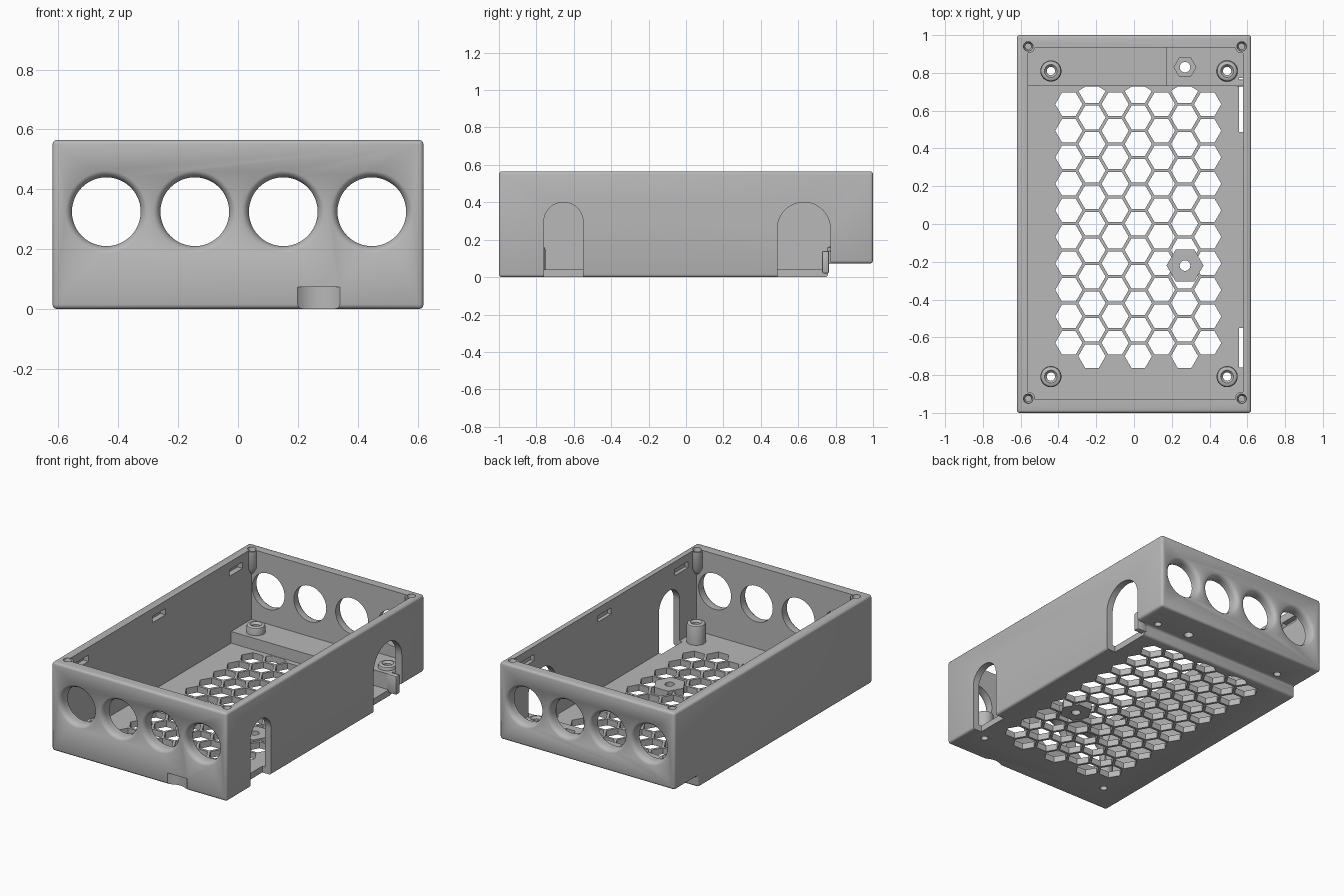
import bpy, bmesh, math
from mathutils import Matrix, Vector

default = bpy.data.objects.get("Cube")
if default:
    bpy.data.objects.remove(default)

grey = bpy.data.materials.new("plain_grey")
grey.use_nodes = True
grey.diffuse_color = (0.48, 0.48, 0.48, 1)
grey.node_tree.nodes["Principled BSDF"].inputs["Base Color"].default_value = grey.diffuse_color


def finish(name, bm):
    bmesh.ops.remove_doubles(bm, verts=bm.verts, dist=1e-5)
    bmesh.ops.recalc_face_normals(bm, faces=bm.faces)
    mesh = bpy.data.meshes.new(name)
    bm.to_mesh(mesh)
    bm.free()
    mesh.materials.append(grey)
    obj = bpy.data.objects.new(name, mesh)
    bpy.context.collection.objects.link(obj)
    return obj


def prism(bm, points, lo, hi, axis="Z"):
    """Extrude a 2D outline along Z (outline in xy) or X (outline in yz)."""
    place = (lambda p, w: (p[0], p[1], w)) if axis == "Z" else (lambda p, w: (w, p[0], p[1]))
    face = bm.faces.new([bm.verts.new(place(p, lo)) for p in points])
    out = bmesh.ops.extrude_face_region(bm, geom=[face])
    shift = Vector(place((0, 0), hi - lo))
    bmesh.ops.translate(bm, vec=shift, verts=[v for v in out["geom"] if isinstance(v, bmesh.types.BMVert)])


def box(bm, x, y, z):
    prism(bm, [(x[0], y[0]), (x[1], y[0]), (x[1], y[1]), (x[0], y[1])], *z)


def lathe(bm, profile, matrix, steps=32):
    """Revolve (radius, height) points about Z; profiles are closed loops."""
    rings = [[bm.verts.new(matrix @ Vector((r * math.cos(t), r * math.sin(t), z)))
              for t in (2 * math.pi * i / steps for i in range(steps))] if r > 0
             else [bm.verts.new(matrix @ Vector((0, 0, z)))] * steps for r, z in profile]
    for a, b in zip(rings, rings[1:] + rings[:1]):
        for i in range(steps):
            j = (i + 1) % steps
            corners = list(dict.fromkeys((a[i], a[j], b[j], b[i])))
            if len(corners) > 2:
                bm.faces.new(corners)


def hexagon(x, y, r):
    return [(x + r * math.cos(i * math.pi / 3), y + r * math.sin(i * math.pi / 3)) for i in range(6)]


def apply_modifier(obj, mod):
    bpy.ops.object.select_all(action="DESELECT")
    bpy.context.view_layer.objects.active = obj
    obj.select_set(True)
    bpy.ops.object.modifier_apply(modifier=mod.name)


def combine(obj, bm, operation="DIFFERENCE"):
    tool = finish("cutter", bm)
    mod = obj.modifiers.new("combine", "BOOLEAN")
    mod.operation, mod.solver, mod.object = operation, "EXACT", tool
    apply_modifier(obj, mod)
    bpy.data.objects.remove(tool)


# Outer shell with the underside stepped up at the back
bm = bmesh.new()
prism(bm, [(-1, 0), (0.76, 0), (0.76, 0.073), (1, 0.073), (1, 0.565), (-1, 0.565)], -0.62, 0.62, "X")
shell = finish("case_shell", bm)
bev = shell.modifiers.new("round", "BEVEL")
bev.width, bev.segments = 0.015, 3
apply_modifier(shell, bev)

# Open cavity with a raised rear floor
bm = bmesh.new()
prism(bm, [(-0.93, 0.04), (0.73, 0.04), (0.73, 0.115), (0.935, 0.115), (0.935, 0.7), (-0.93, 0.7)],
      -0.56, 0.577, "X")
combine(shell, bm)

# Thicker rear pad for the captive nut
bm = bmesh.new()
box(bm, (0.17, 0.59), (0.73, 0.95), (0.1, 0.14))
combine(shell, bm, "UNION")

# Round ports in the front and back walls
bm = bmesh.new()
port = [(0, -0.2), (0.115, -0.2), (0.115, -0.032), (0.118, -0.018), (0.126, -0.006), (0.136, 0), (0.136, 0.1), (0, 0.1)]
for side in (-1, 1):
    for i in range(4):
        spot = Matrix.Translation((-0.44 + 0.2957 * i, side, 0.325))
        lathe(bm, port, spot @ Matrix.Rotation(-side * math.pi / 2, 4, "X"), 48)
combine(shell, bm)

# Arched cable openings in one side wall
bm = bmesh.new()
for y, r in ((-0.655, 0.105), (0.63, 0.142)):
    arch = [(y + r * math.cos(i * math.pi / 24), 0.4 - r + r * math.sin(i * math.pi / 24)) for i in range(25)]
    prism(bm, arch + [(y - r, -0.1), (y + r, -0.1)], 0.557, 0.75, "X")
combine(shell, bm)

# Hexagonal vent grid in the floor
bm = bmesh.new()
for col in range(7):
    x = -0.345 + 0.1225 * col
    for row in range(10 + col % 2):
        y = 0.634 + 0.0702 * (col % 2) - 0.1404 * row
        prism(bm, [(px, min(py, 0.727)) for px, py in hexagon(x, y, 0.072)], -0.1, 0.1)
combine(shell, bm)

# Solid hexagonal mount within the vent grid
bm = bmesh.new()
prism(bm, hexagon(0.27, -0.22, 0.098), 0, 0.05)
combine(shell, bm, "UNION")

# Corner screw bosses hanging below the rim
bm = bmesh.new()
corners = [(x, y) for x in (-0.56, 0.57) for y in (-0.925, 0.94)]
for x, y in corners:
    lathe(bm, [(0, 0.41), (0.012, 0.41), (0.036, 0.45), (0.036, 0.56), (0, 0.56)], Matrix.Translation((x, y, 0)))
combine(shell, bm, "UNION")

# Screw holes in bosses, floor and mounts
bm = bmesh.new()
for x, y in corners:
    lathe(bm, [(0, 0.45), (0.016, 0.45), (0.016, 0.54), (0.025, 0.555), (0.025, 0.7), (0, 0.7)],
          Matrix.Translation((x, y, 0)))
posts = [(x, y) for x in (-0.44, 0.493) for y in (-0.808, 0.81)]
for x, y in posts + [(0.27, -0.22), (0.27, 0.83)]:
    r = 0.028 if x == 0.27 else 0.022
    lathe(bm, [(0, -0.1), (r, -0.1), (r, 0.3), (0, 0.3)], Matrix.Translation((x, y, 0)))
combine(shell, bm)

# Nut pocket, front thumb scoop and lid clip pockets
bm = bmesh.new()
prism(bm, hexagon(0.27, 0.83, 0.058), 0.105, 0.3)
lathe(bm, [(0, -0.1), (0.1, -0.1), (0.1, 0.073), (0, 0.073)], Matrix.Translation((0.27, -1.071, 0)), 48)
for y in (-0.78, 0, 0.78):
    for x in (-0.57, 0.585):
        box(bm, (x - 0.025, x + 0.015), (y - 0.065, y + 0.065), (0.475, 0.515))
combine(shell, bm)

# Step riser carried out across the rear arch
bm = bmesh.new()
box(bm, (0.54, 0.612), (0.728, 0.765), (0.02, 0.14))
riser = finish("step_riser_end", bm)
bev = riser.modifiers.new("round", "BEVEL")
bev.width, bev.segments = 0.008, 2
apply_modifier(riser, bev)

# Board standoffs
parts = [shell, riser]
for x, y in posts:
    base = 0.035 if y < 0 else 0.11
    bm = bmesh.new()
    lathe(bm, [(0.022, base), (0.056, base), (0.056, 0.148), (0.052, 0.159), (0.042, 0.165),
               (0.034, 0.165), (0.022, 0.152)], Matrix.Translation((x, y, 0)))
    name = ("front" if y < 0 else "back") + ("_right" if x < 0 else "_left") + "_standoff"
    parts.append(finish(name, bm))

bpy.ops.object.select_all(action="DESELECT")
for obj in parts:
    obj.select_set(True)
bpy.context.view_layer.objects.active = shell
bpy.ops.object.shade_smooth_by_angle(angle=math.radians(32))
